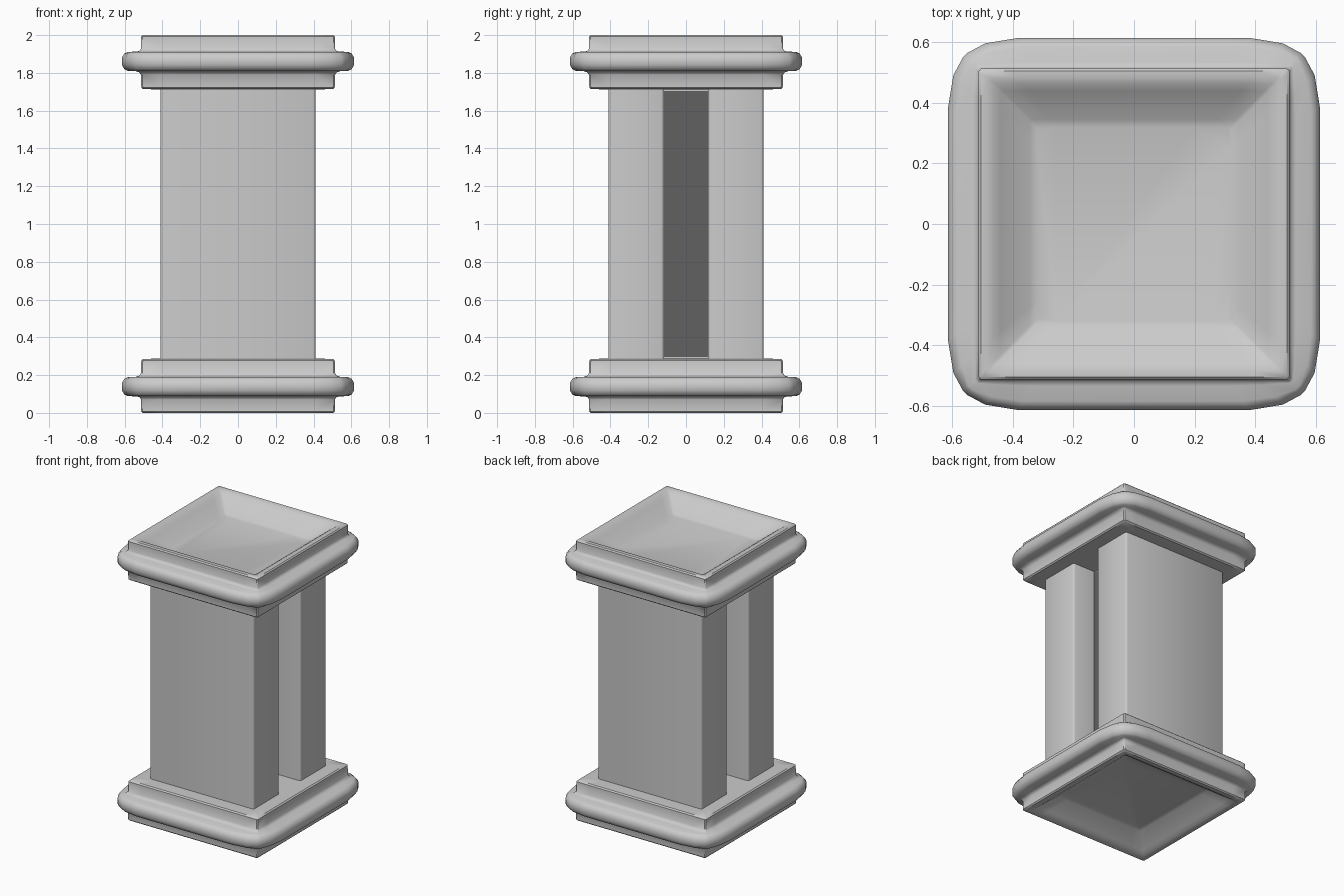
import bpy, bmesh, math

if "Cube" in bpy.data.objects:
    bpy.data.objects.remove(bpy.data.objects["Cube"])


def finish(bm, name, angle=40):
    bmesh.ops.recalc_face_normals(bm, faces=bm.faces[:])
    me = bpy.data.meshes.new(name)
    bm.to_mesh(me)
    bm.free()
    ob = bpy.data.objects.new(name, me)
    bpy.context.collection.objects.link(ob)
    bpy.ops.object.select_all(action='DESELECT')
    ob.select_set(True)
    bpy.context.view_layer.objects.active = ob
    bpy.ops.object.shade_smooth_by_angle(angle=math.radians(angle))
    return ob


def ring(h, b):
    """Square outline of half width h; b pulls the corners in to bow the sides."""
    c = h - b
    r = 0.008 + 0.1 * b
    half = [(h, 0.62 * h), (h - 0.35 * b, 0.8 * h), (c + 0.05 * b, c - r)]
    side = [(x, -y) for x, y in reversed(half)] + half
    pts = []
    for k in range(4):
        for x, y in side:
            for _ in range(k):
                x, y = -y, x
            pts.append((x, y))
    return pts


# Moulding profile: half width, height, corner pull-in
PROFILE = [
    (0.32, 0.10, 0), (0.345, 0.093, 0), (0.44, 0.022, 0), (0.465, 0.006, 0),
    (0.485, 0.0, 0), (0.505, 0.0, 0), (0.513, 0.008, 0), (0.513, 0.07, 0),
    (0.52, 0.082, 0), (0.535, 0.087, 0.01), (0.585, 0.089, 0.04),
    (0.602, 0.098, 0.05), (0.615, 0.12, 0.052), (0.615, 0.158, 0.052),
    (0.602, 0.18, 0.05), (0.585, 0.189, 0.04), (0.54, 0.191, 0.01),
    (0.523, 0.197, 0), (0.514, 0.21, 0), (0.512, 0.278, 0), (0.503, 0.286, 0),
    (0.435, 0.287, 0),
]


def moulding(name, flip):
    bm = bmesh.new()
    rings = [[bm.verts.new((x, y, 2 - z if flip else z)) for x, y in ring(h, b)]
             for h, z, b in PROFILE]
    for lo, hi in zip(rings, rings[1:]):
        n = len(lo)
        for i in range(n):
            j = (i + 1) % n
            bm.faces.new((lo[i], lo[j], hi[j], hi[i]))
    bm.faces.new(rings[0])
    bm.faces.new(rings[-1])
    return finish(bm, name)


moulding("base_moulding", False)
moulding("top_moulding", True)

# Shaft: H-shaped section with a tall slot in the left and right sides
W, S, D, R = 0.41, 0.118, 0.235, 0.012
quarter = [(D, S), (W - R, S), (W - R * 0.3, S + R * 0.3), (W, S + R),
           (W, W - R), (W - R * 0.3, W - R * 0.3), (W - R, W)]
right = [(x, -y) for x, y in reversed(quarter)] + quarter
outline = right + [(-x, -y) for x, y in right]
bm = bmesh.new()
low = bm.faces.new([bm.verts.new((x, y, 0.28)) for x, y in outline])
ext = bmesh.ops.extrude_face_region(bm, geom=[low])
bmesh.ops.translate(bm, vec=(0, 0, 1.44),
                    verts=[v for v in ext["geom"] if isinstance(v, bmesh.types.BMVert)])
finish(bm, "shaft", 50)

# Dark panels at the back of each slot
dark = bpy.data.materials.new("dark_grey")
dark.diffuse_color = (0.12, 0.12, 0.12, 1)
dark.use_nodes = True
dark.node_tree.nodes["Principled BSDF"].inputs["Base Color"].default_value = dark.diffuse_color
for name, s in (("right_slot_panel", 1), ("left_slot_panel", -1)):
    bm = bmesh.new()
    bmesh.ops.create_cube(bm, size=1)
    bmesh.ops.scale(bm, vec=(0.02, 2 * S - 0.004, 1.41), verts=bm.verts[:])
    bmesh.ops.translate(bm, vec=(s * (D - 0.006), 0, 1), verts=bm.verts[:])
    finish(bm, name).data.materials.append(dark)
